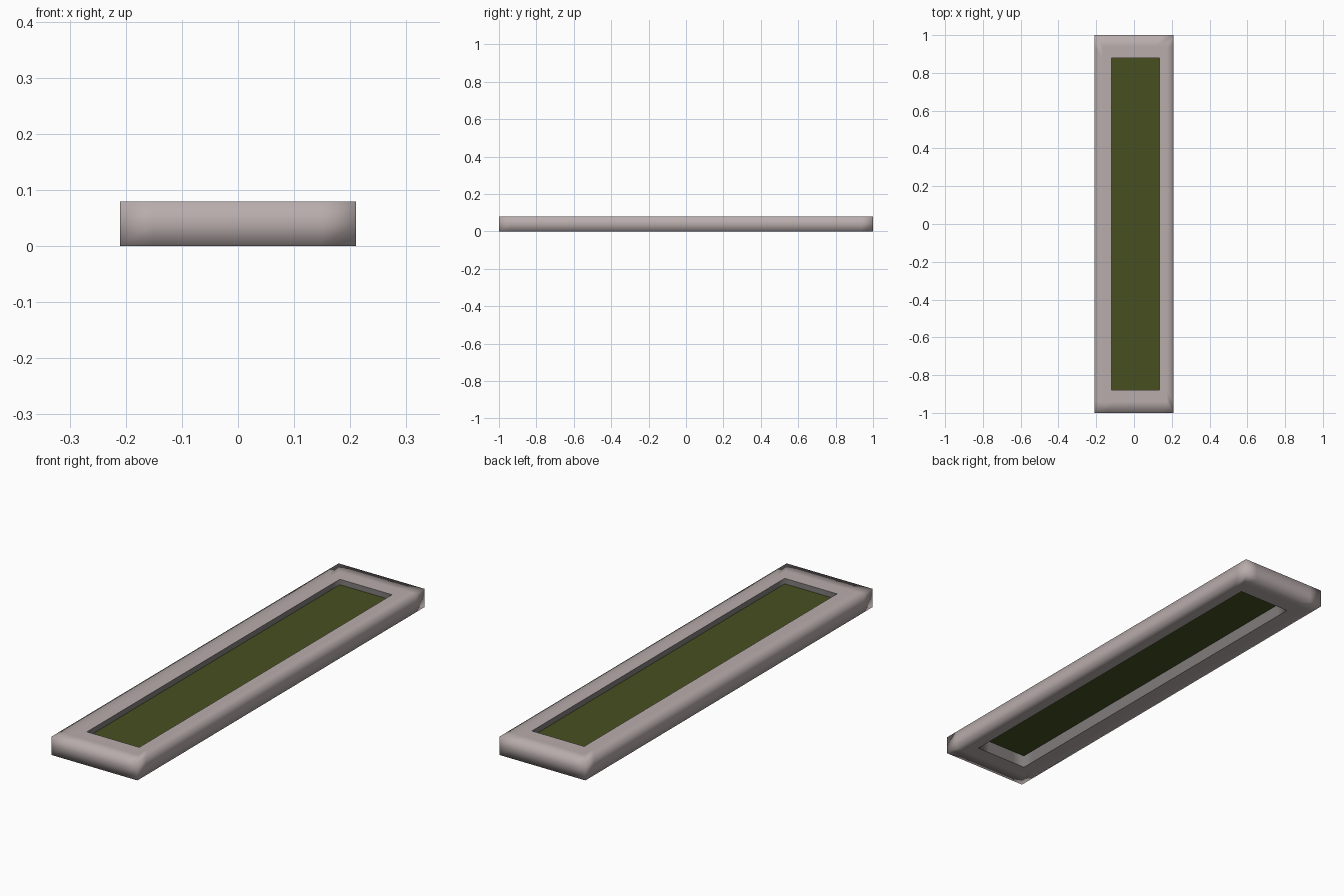
import bpy, bmesh

if "Cube" in bpy.data.objects:
    bpy.data.objects.remove(bpy.data.objects["Cube"])

def material(name, rgb):
    m = bpy.data.materials.new(name)
    m.diffuse_color = (*rgb, 1)
    m.use_nodes = True
    m.node_tree.nodes["Principled BSDF"].inputs["Base Color"].default_value = m.diffuse_color
    return m

stone = material("grey stone", (0.48, 0.415, 0.41))
liner = material("dark grey liner", (0.22, 0.2, 0.2))
grass = material("grass green", (0.062, 0.078, 0.014))

def add(name, bm, mats, smooth):
    me = bpy.data.meshes.new(name)
    bmesh.ops.recalc_face_normals(bm, faces=bm.faces)
    bm.to_mesh(me)
    bm.free()
    for m in mats:
        me.materials.append(m)
    for p in me.polygons:
        p.use_smooth = smooth
    ob = bpy.data.objects.new(name, me)
    bpy.context.collection.objects.link(ob)
    return ob

W, L, H = 0.21, 1.0, 0.08       # outer half width, half length, height
X0, X1, IY = -0.12, 0.135, 0.88  # opening
S = 0.06                        # distance of the support cuts from each end

# stone kerb: a rectangular section swept round the bed as closed loops,
# each loop with extra points near its corners so the soft shading stays local
def ring(bm, t, z):
    x0 = -W + (X0 + W) * t
    x1 = W + (X1 - W) * t
    y = L + (IY - L) * t
    pts = [(x0, -y), (x0 + S, -y), (x1 - S, -y), (x1, -y), (x1, S - y), (x1, y - S),
           (x1, y), (x1 - S, y), (x0 + S, y), (x0, y), (x0, y - S), (x0, S - y)]
    return [bm.verts.new((px, py, z)) for px, py in pts]

bm = bmesh.new()
section = [(0, 0), (0, H / 2), (0, H), (0.5, H), (1, H), (1, 0), (0.5, 0)]
rings = [ring(bm, t, z) for t, z in section]
for i, a in enumerate(rings):
    b = rings[(i + 1) % len(rings)]
    for k in range(12):
        n = (k + 1) % 12
        f = bm.faces.new((a[k], a[n], b[n], b[k]))
        f.material_index = 1 if i == 4 else 0   # inner wall
# crisp edges round the opening
for r in (rings[4], rings[5]):
    for k in range(12):
        bm.edges.get((r[k], r[(k + 1) % 12])).smooth = False
add("stone_kerb", bm, [stone, liner], True)

# grass bed set just below the rim
bm = bmesh.new()
z = 0.056
bm.faces.new([bm.verts.new(c) for c in ((X0, -IY, z), (X1, -IY, z), (X1, IY, z), (X0, IY, z))])
add("grass_bed", bm, [grass], False)
